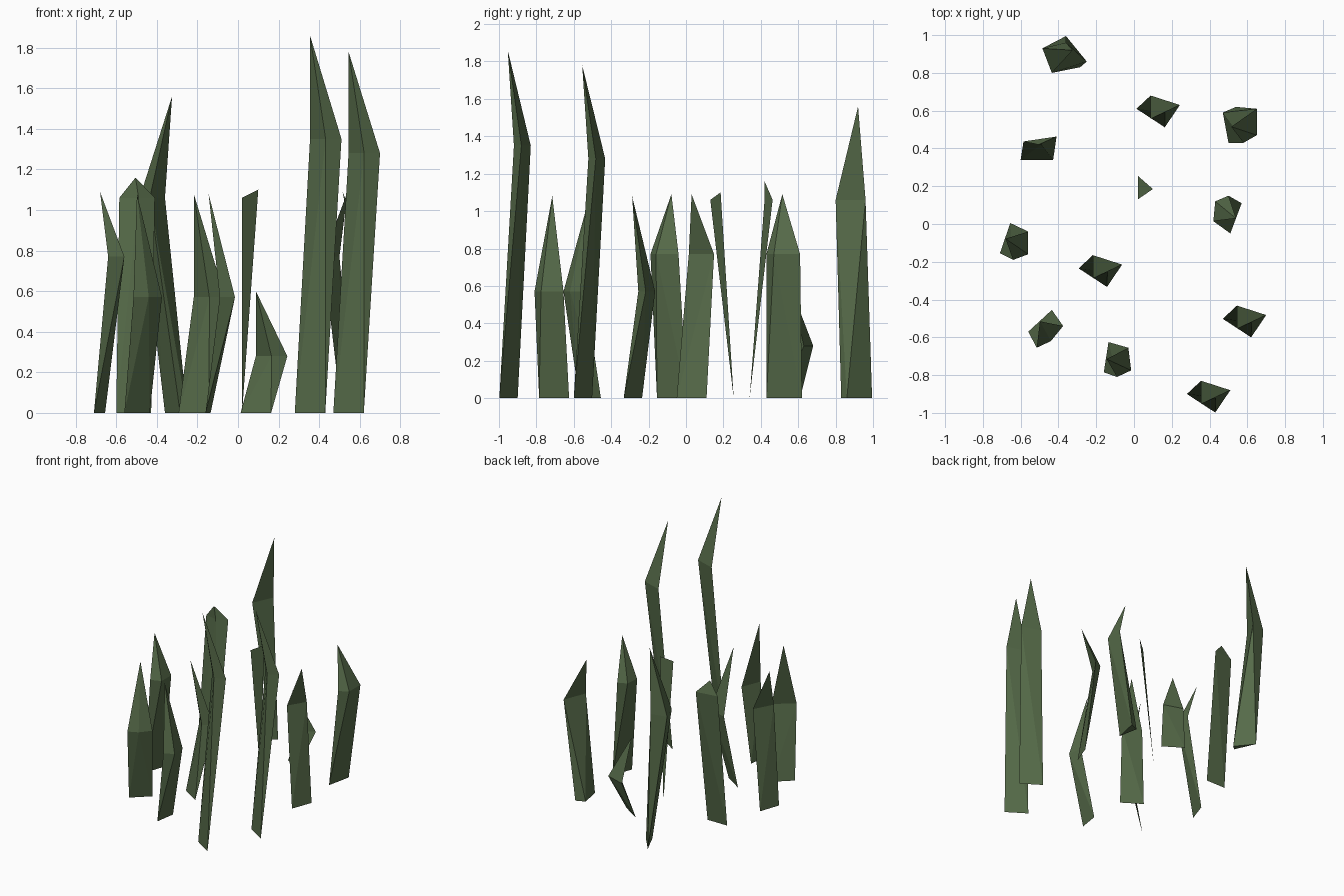
import bpy, bmesh

mat = bpy.data.materials.new("dark_grass_green")
mat.diffuse_color = (0.092, 0.145, 0.066, 1)


def finish(bm, name):
    me = bpy.data.meshes.new(name)
    bm.to_mesh(me)
    bm.free()
    me.materials.append(mat)
    ob = bpy.data.objects.new(name, me)
    bpy.context.collection.objects.link(ob)
    return ob


def blade(name, base, shoulder, zs, tip):
    """Stalk hull from base to shoulder, then a bent point up to the tip."""
    bm = bmesh.new()
    low = [(x, y, 0) for x, y in base]
    mid = [(x, y, zs) for x, y in shoulder]
    for pts in (low + mid, mid + [tip]):
        verts = [bm.verts.new(p) for p in pts]
        bmesh.ops.convex_hull(bm, input=verts)
    # remove the hidden caps where the two parts meet
    caps = [f for f in bm.faces if all(abs(v.co.z - zs) < 1e-4 for v in f.verts)]
    bmesh.ops.delete(bm, geom=caps, context='FACES_ONLY')
    bmesh.ops.remove_doubles(bm, verts=bm.verts[:], dist=1e-4)
    bmesh.ops.recalc_face_normals(bm, faces=bm.faces[:])
    return finish(bm, name)


# four blades sharing one outline, with different heights
for i, (cx, cy, zs, zt) in enumerate([(0.088, 0.562, 0.28, 0.60),
                                      (-0.218, -0.283, 0.57, 1.08),
                                      (0.545, -0.55, 1.28, 1.78),
                                      (0.355, -0.948, 1.35, 1.86)]):
    at = lambda pts: [(cx + x, cy + y) for x, y in pts]
    blade(f"twin_blade_{i + 1}",
          at([(-0.075, 0.048), (0.075, -0.05)]),
          at([(0, 0.118), (0.155, 0.068), (0.077, 0.028)]),
          zs, (cx, cy - 0.005, zt))

# individually turned blades
blade("back_blade", [(-0.36, 0.995), (-0.25, 0.86), (-0.285, 0.83)],
      [(-0.485, 0.93), (-0.435, 0.80), (-0.36, 0.96)], 1.06, (-0.325, 0.92, 1.56))
blade("back_right_blade", [(0.47, 0.59), (0.50, 0.43), (0.54, 0.62)],
      [(0.65, 0.61), (0.65, 0.47), (0.58, 0.43)], 0.77, (0.515, 0.515, 1.09))
blade("broad_blade", [(-0.60, 0.34), (-0.428, 0.34)],
      [(-0.585, 0.437), (-0.41, 0.463), (-0.49, 0.42)], 1.06, (-0.505, 0.42, 1.16))
blade("right_blade", [(0.51, -0.05), (0.57, 0.11)],
      [(0.42, 0.015), (0.43, 0.12), (0.50, 0.15)], 0.77, (0.54, 0.03, 1.09))
blade("left_blade", [(-0.71, -0.155), (-0.655, 0.005)],
      [(-0.56, -0.04), (-0.56, -0.16), (-0.64, -0.19)], 0.77, (-0.68, -0.078, 1.09))
blade("front_blade", [(-0.16, -0.785), (-0.135, -0.625)],
      [(-0.03, -0.655), (-0.015, -0.775), (-0.09, -0.81)], 0.57, (-0.145, -0.715, 1.08))
blade("front_left_blade", [(-0.56, -0.57), (-0.435, -0.455)],
      [(-0.375, -0.54), (-0.44, -0.62), (-0.515, -0.655)], 0.57, (-0.498, -0.515, 1.08))

# thin single-sided sliver in the middle
bm = bmesh.new()
bm.faces.new([bm.verts.new(p) for p in
              [(0.02, 0.255, 0), (0.02, 0.13, 1.06), (0.10, 0.185, 1.10)]])
finish(bm, "middle_sliver")
